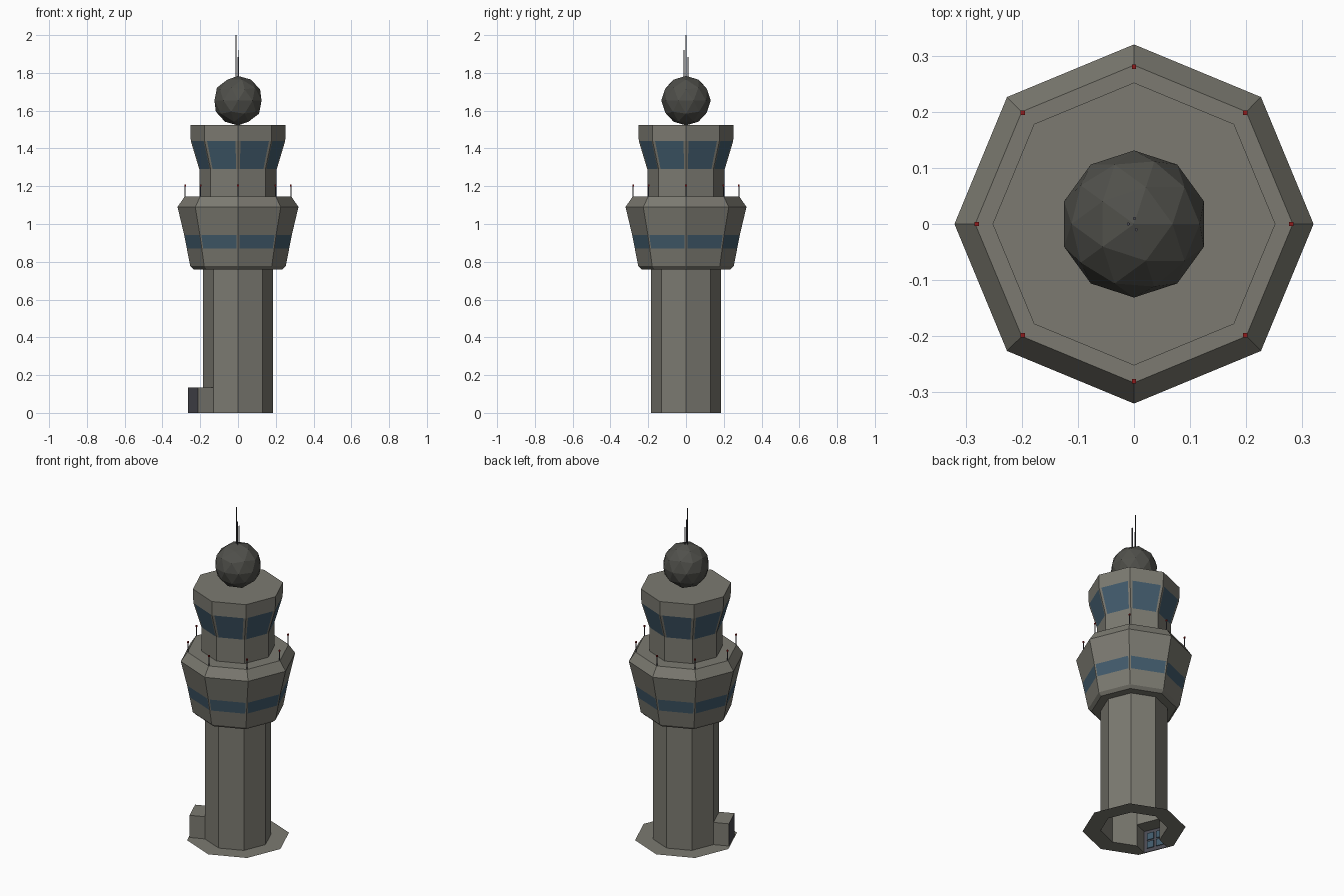
import bpy, bmesh
from math import sin, cos, radians
from mathutils import Vector, Matrix

if "Cube" in bpy.data.objects:
    bpy.data.objects.remove(bpy.data.objects["Cube"])


def material(name, rgb):
    m = bpy.data.materials.new(name)
    m.use_nodes = True
    m.diffuse_color = (*rgb, 1)
    m.node_tree.nodes["Principled BSDF"].inputs["Base Color"].default_value = (*rgb, 1)
    return m


CONCRETE = material("concrete", (0.20, 0.195, 0.165))
GLASS = material("blue_glass", (0.054, 0.105, 0.15))
DOME = material("dome_grey", (0.08, 0.08, 0.07))
METAL = material("dark_metal", (0.07, 0.07, 0.085))
RED = material("lamp_red", (0.3, 0.01, 0.01))


def finish(bm, name, *mats):
    mesh = bpy.data.meshes.new(name)
    bm.to_mesh(mesh)
    bm.free()
    for m in mats:
        mesh.materials.append(m)
    obj = bpy.data.objects.new(name, mesh)
    bpy.context.collection.objects.link(obj)
    return obj


def corner(r, z, i):
    a = radians(45 * i)
    return Vector((r * cos(a), r * sin(a), z))


def octagon(profile, cap=False):
    """Eight-sided shell; returns the mesh and its bands of faces."""
    bm = bmesh.new()
    rings = [[bm.verts.new(corner(r, z, i)) for i in range(8)] for r, z in profile]
    bands = [[bm.faces.new((a[i], a[(i + 1) % 8], b[(i + 1) % 8], b[i])) for i in range(8)]
             for a, b in zip(rings, rings[1:])]
    if cap:
        bm.faces.new(rings[-1])
    return bm, bands


def glaze(bm, band, margin, depth):
    """Recess a pane in every face, with wider margins at the sides."""
    bmesh.ops.inset_individual(bm, faces=band, thickness=0.003, depth=-depth)
    for f in band:
        f.material_index = 1
        c = f.calc_center_median()
        t = Vector((-c.y, c.x, 0)).normalized()
        half = max(abs((v.co - c).dot(t)) for v in f.verts)
        for v in f.verts:
            v.co -= t * (v.co - c).dot(t) * margin / half


def box(bm, centre, size, rot=Matrix()):
    m = Matrix.Translation(centre) @ rot.to_4x4() @ Matrix.Diagonal((*size, 1))
    bmesh.ops.create_cube(bm, size=1, matrix=m)


def rod(bm, x, y, z0, z1, r):
    bmesh.ops.create_cone(bm, cap_ends=True, segments=6, radius1=r, radius2=r, depth=z1 - z0,
                          matrix=Matrix.Translation((x, y, (z0 + z1) / 2)))


# Shaft, with an opening where the entrance joins it
SHAFT, APRON, PORCH = 0.185, 0.285, 0.135
bm, bands = octagon([(SHAFT, 0), (SHAFT, PORCH), (SHAFT, 0.765)])
bm.faces.remove(bands[0][4])
finish(bm, "shaft", CONCRETE)

# Ground apron, cut out around the entrance
out = Vector((cos(radians(202.5)), sin(radians(202.5)), 0))
reach = out * 0.087
bm, bands = octagon([(APRON, 0), (SHAFT, 0)])
o1, o2, i2, i1 = bands[0][4].verts
bm.faces.remove(bands[0][4])
e1, e2 = bm.verts.new(i1.co + reach), bm.verts.new(i2.co + reach)
for f in ((o1, e1, i1), (o1, o2, e2, e1), (o2, i2, e2)):
    bm.faces.new(f)
finish(bm, "ground_apron", CONCRETE)

# Entrance porch with a recessed door
bm = bmesh.new()
inner = [corner(SHAFT, z, i) for z, i in ((0, 4), (0, 5), (PORCH, 5), (PORCH, 4))]
a = [bm.verts.new(p) for p in inner]
b = [bm.verts.new(p + reach) for p in inner]
for i in (1, 2, 3):
    j = (i + 1) % 4
    bm.faces.new((b[i], b[j], a[j], a[i]))
end = bm.faces.new(b)
bmesh.ops.inset_individual(bm, faces=[end], thickness=0.012, depth=-0.006)
end.material_index = 1
finish(bm, "entrance_porch", CONCRETE, METAL)

# Glass panes of the double door
bm = bmesh.new()
side = Vector((-out.y, out.x, 0))
turn = Matrix.Rotation(radians(202.5), 3, "Z")
middle = out * (SHAFT * cos(radians(22.5)) + 0.081)
for s in (-1, 1):
    for z in (0.041, 0.093):
        box(bm, middle + side * s * 0.029 + Vector((0, 0, z)), (0.005, 0.042, 0.042), turn)
finish(bm, "door_panes", GLASS)

# Lower gallery with its strip of windows and open deck
bm, bands = octagon([(0.18, 0.76), (0.235, 0.76), (0.253, 0.777), (0.271, 0.87), (0.285, 0.942),
                     (0.32, 1.09), (0.283, 1.145), (0.2, 1.145)])
glaze(bm, bands[3], 0.008, 0.012)
finish(bm, "lower_gallery", CONCRETE, GLASS)

# Control cab with outward-leaning windows
bm, bands = octagon([(0.205, 1.145), (0.205, 1.29), (0.25, 1.44), (0.252, 1.525)], cap=True)
glaze(bm, bands[1], 0.014, 0.012)
finish(bm, "control_cab", CONCRETE, GLASS)

# Faceted radar dome
bm = bmesh.new()
bmesh.ops.create_icosphere(bm, subdivisions=2, radius=0.131,
                           matrix=Matrix.Translation((0, 0, 1.653)))
finish(bm, "radar_dome", DOME)

# Roof aerials
bm = bmesh.new()
for x, y, top in ((-0.01, 0, 2.0), (0.004, -0.01, 1.92), (0.001, 0.01, 1.885)):
    rod(bm, x, y, 1.76, top, 0.003)
finish(bm, "roof_aerials", METAL)

# Deck posts with warning lamps
posts, lamps = bmesh.new(), bmesh.new()
for i in range(8):
    p = corner(0.28, 1.2, i)
    rod(posts, p.x, p.y, 1.14, 1.2, 0.0025)
    box(lamps, p + Vector((0, 0, 0.004)), (0.008, 0.008, 0.01))
finish(posts, "deck_posts", METAL)
finish(lamps, "warning_lamps", RED)
